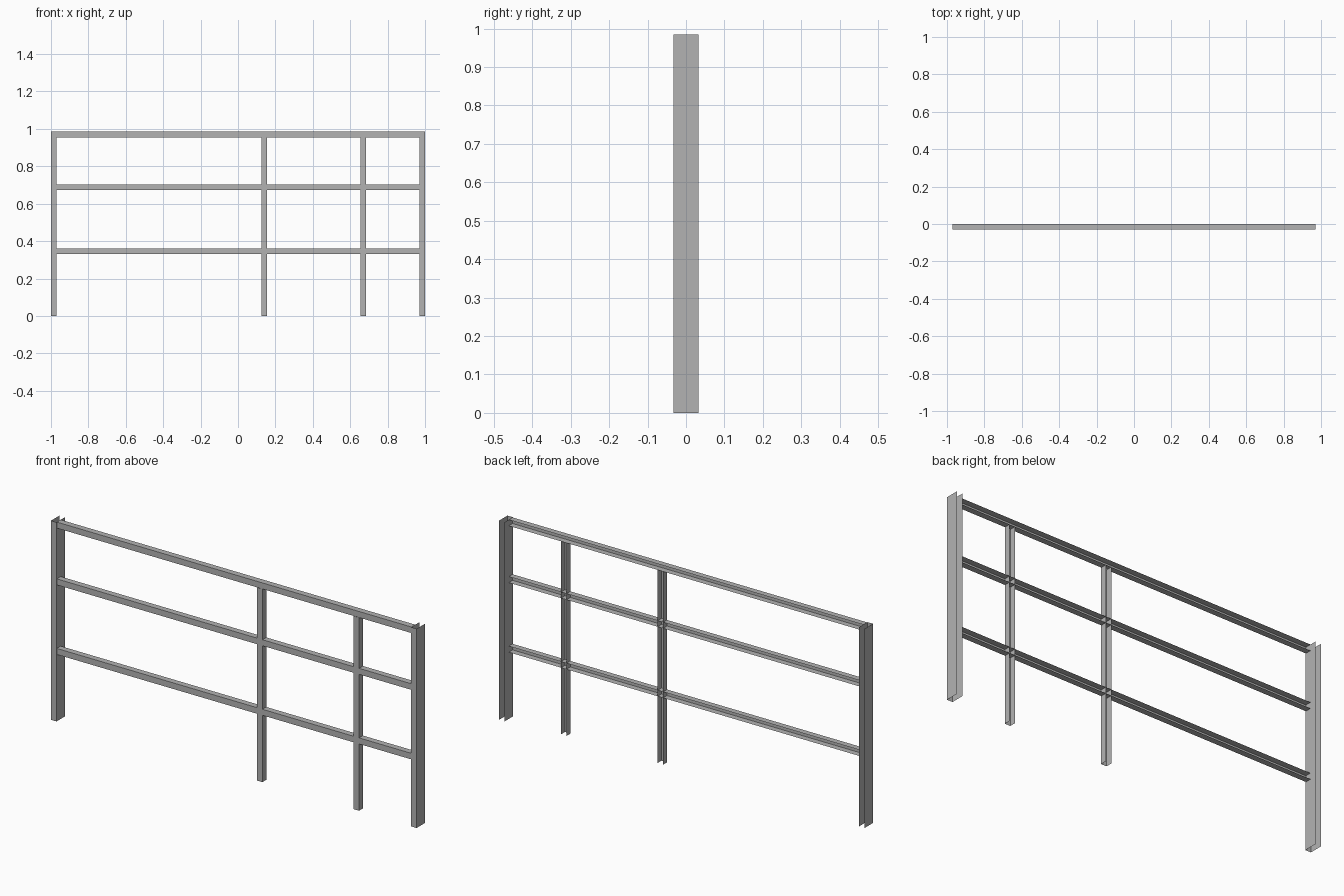
import bpy
import bmesh
from mathutils import Vector

default_cube = bpy.data.objects.get("Cube")
if default_cube:
    bpy.data.objects.remove(default_cube, do_unlink=True)

# One plain steel colour
steel = bpy.data.materials.new("grey_steel")
steel.use_nodes = True
colour = (0.45, 0.45, 0.45, 1)
steel.diffuse_color = colour
steel.node_tree.nodes["Principled BSDF"].inputs["Base Color"].default_value = colour

WIDTH = 0.03
HEIGHT = 0.985


def channel(name, along, centre, start, end, front, back):
    """Thin sheet U-channel, web at the front and open at the back."""
    bm = bmesh.new()
    half = WIDTH / 2
    profile = [(-half, back), (-half, front), (half, front), (half, back)]
    rings = []
    for t in (start, end):
        ring = []
        for offset, y in profile:
            across = centre + offset
            point = (across, y, t) if along == "Z" else (t, y, across)
            ring.append(bm.verts.new(Vector(point)))
        rings.append(ring)
    low, high = rings
    for i in range(len(profile) - 1):
        quad = [low[i], low[i + 1], high[i + 1], high[i]]
        bm.faces.new(quad if along == "Z" else quad[::-1])
    mesh = bpy.data.meshes.new(name)
    bm.to_mesh(mesh)
    bm.free()
    mesh.materials.append(steel)
    obj = bpy.data.objects.new(name, mesh)
    bpy.context.collection.objects.link(obj)
    return obj


# Deep posts at both ends
for side, sign in (("left", 1), ("right", -1)):
    channel(f"{side}_end_post", "Z", sign * (1 - WIDTH / 2), 0, HEIGHT, -0.033, 0.033)

# Shallow posts that stop under the top rail
for name, x in (("centre_post", 0.14), ("side_post", 0.669)):
    channel(name, "Z", x, 0, HEIGHT - WIDTH, -0.031, 0)

# Rails spanning between the end posts
span = 1 - WIDTH
for name, z in (("top_rail", HEIGHT - WIDTH / 2), ("middle_rail", 0.689), ("lower_rail", 0.345)):
    channel(name, "X", z, -span, span, -0.03, 0)
